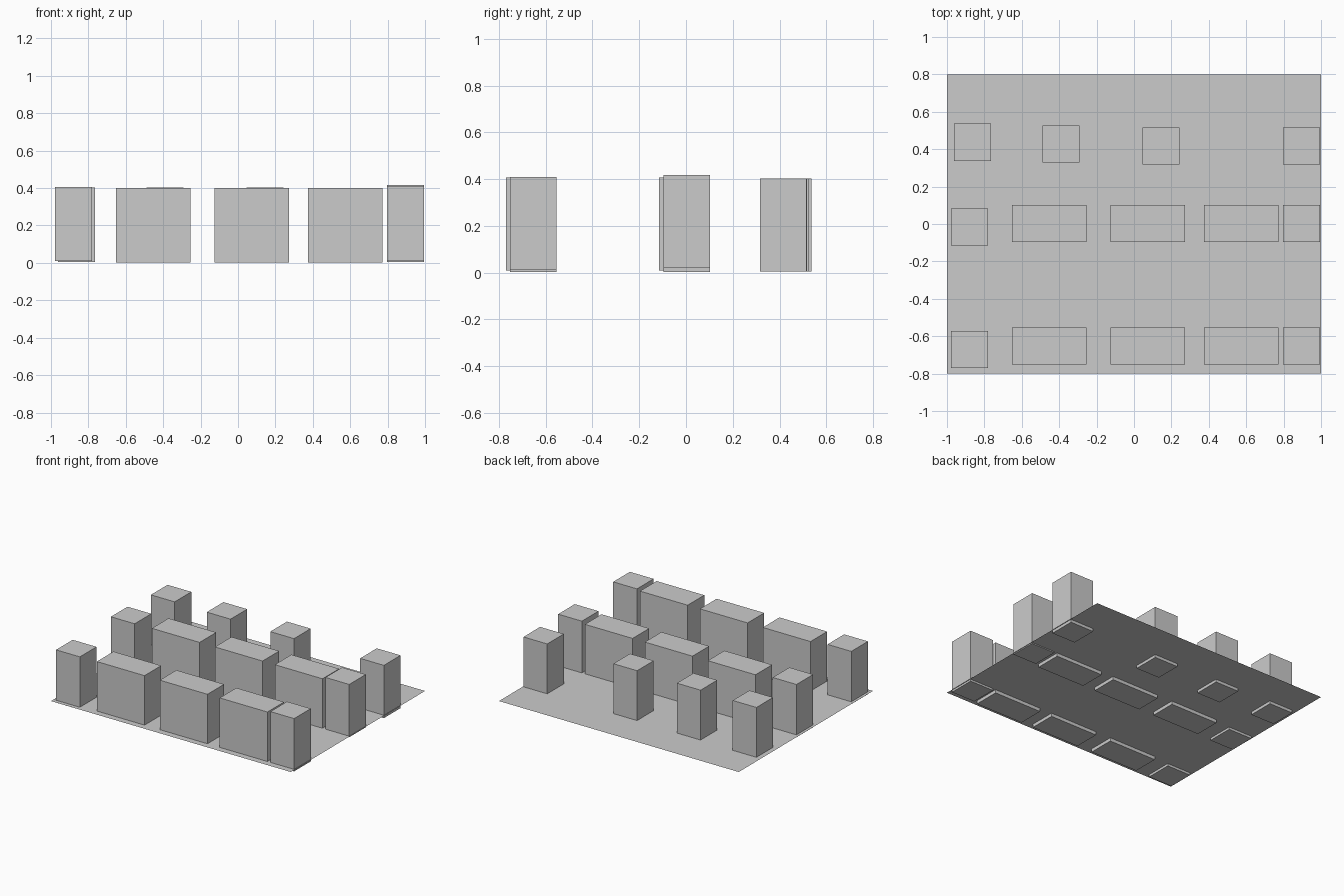
import bpy

if "Cube" in bpy.data.objects:
    bpy.data.objects.remove(bpy.data.objects["Cube"])


def block(name, x, y, z, w):
    """Box of width w, depth 0.2, height 0.4; (x, y) is its centre, z its base."""
    bpy.ops.mesh.primitive_cube_add(size=1, location=(x, y, z + 0.2))
    ob = bpy.context.object
    ob.name = name
    ob.data.name = name
    ob.scale = (w, 0.198, 0.398)
    bpy.ops.object.transform_apply(location=False, rotation=False, scale=True)
    return ob


# Thin floor sheet; the blocks poke slightly through it
bpy.ops.mesh.primitive_plane_add(size=1, location=(0, 0, 0.027))
floor = bpy.context.object
floor.name = "floor"
floor.scale = (2, 1.6, 1)
bpy.ops.object.transform_apply(location=False, rotation=False, scale=True)

# Front and middle rows: square end, three wide blocks, square end
WIDE_X = (-0.452, 0.073, 0.573)
for row, y, end_z in (("front", -0.653, 0.011), ("middle", 0.003, 0.018)):
    for i, x in enumerate(WIDE_X):
        block(f"{row}_wide_block_{i + 1}", x, y, 0.001, 0.398)
    block(f"{row}_right_block", 0.896, y, end_z, 0.198)
block("front_left_block", -0.88, -0.67, 0.008, 0.198)
block("middle_left_block", -0.88, -0.017, 0.008, 0.198)

# Back row: four loose square blocks
for i, (x, y) in enumerate(((-0.864, 0.437), (-0.391, 0.427),
                            (0.145, 0.418), (0.896, 0.416))):
    block(f"back_block_{i + 1}", x, y, 0.004, 0.198)
